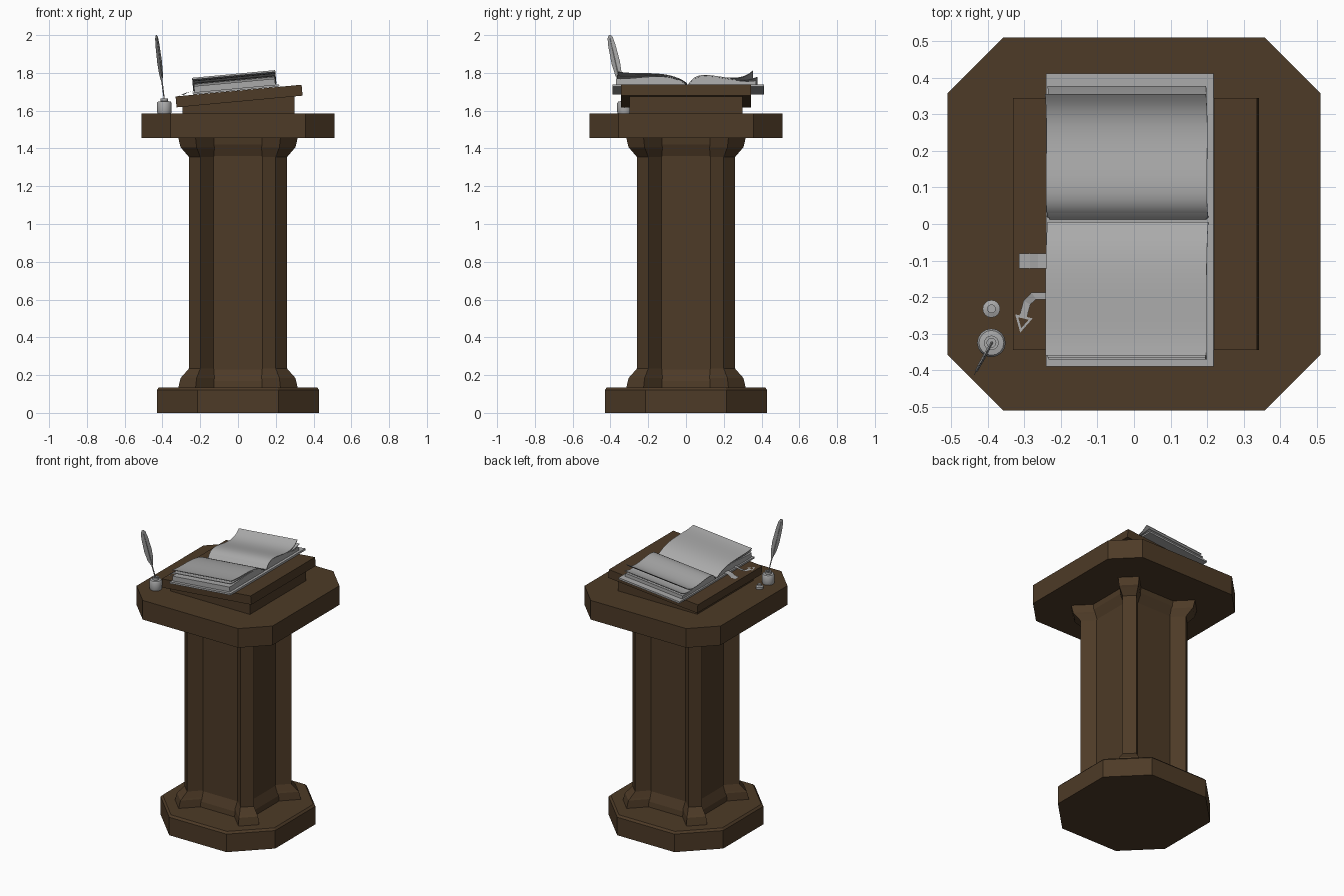
import bpy, bmesh, math
from mathutils import Vector, Matrix
from mathutils.geometry import interpolate_bezier

cube = bpy.data.objects.get("Cube")
if cube:
    bpy.data.objects.remove(cube)


def material(name, rgb):
    m = bpy.data.materials.new(name)
    m.use_nodes = True
    m.diffuse_color = (*rgb, 1)
    m.node_tree.nodes["Principled BSDF"].inputs["Base Color"].default_value = (*rgb, 1)
    return m


WOOD = material("dark_wood", (0.075, 0.043, 0.02))
PAPER = material("pale_grey", (0.4, 0.4, 0.4))


def make(name, verts, faces, mat, matrix=None, smooth=False):
    bm = bmesh.new()
    vs = [bm.verts.new(v) for v in verts]
    for f in faces:
        bm.faces.new([vs[i] for i in f])
    bmesh.ops.recalc_face_normals(bm, faces=bm.faces)
    mesh = bpy.data.meshes.new(name)
    bm.to_mesh(mesh)
    bm.free()
    mesh.materials.append(mat)
    ob = bpy.data.objects.new(name, mesh)
    bpy.context.collection.objects.link(ob)
    if matrix:
        ob.matrix_world = matrix
    if smooth:
        bpy.ops.object.select_all(action='DESELECT')
        ob.select_set(True)
        bpy.context.view_layer.objects.active = ob
        bpy.ops.object.shade_smooth_by_angle(angle=math.radians(35))
    return ob


def loft(name, rings, mat, matrix=None, smooth=False):
    """Skin equal-length closed rings and cap both ends."""
    n = len(rings[0])
    faces = [tuple(range(n)), tuple(range((len(rings) - 1) * n, len(rings) * n))]
    for r in range(len(rings) - 1):
        for i in range(n):
            j = (i + 1) % n
            faces.append((r * n + i, r * n + j, r * n + n + j, r * n + n + i))
    return make(name, [v for ring in rings for v in ring], faces, mat, matrix, smooth)


def octagon(h, c, z):
    return [(h, -c, z), (h, c, z), (c, h, z), (-c, h, z),
            (-h, c, z), (-h, -c, z), (-c, -h, z), (c, -h, z)]


def rect(x0, x1, y0, y1, z):
    return [(x0, y0, z), (x1, y0, z), (x1, y1, z), (x0, y1, z)]


def lathe(name, profile, x, y, z, sides=16):
    rings = [[(r * math.cos(k * math.tau / sides), r * math.sin(k * math.tau / sides), h)
              for k in range(sides)] for r, h in profile]
    loft(name, rings, PAPER, Matrix.Translation((x, y, z)), True)


# Base plinth and top slab
loft("base_plinth", [octagon(0.43, 0.215, 0), octagon(0.43, 0.215, 0.122),
                     octagon(0.418, 0.21, 0.135)], WOOD)
loft("top_slab", [octagon(0.51, 0.358, 1.455), octagon(0.51, 0.358, 1.585)], WOOD)

# Column core, flared at both ends
core = [(0.22, 0.13), (0.215, 0.17), (0.19, 0.23), (0.19, 1.36), (0.215, 1.42), (0.22, 1.46)]
loft("column_core", [rect(-h, h, -h, h, z) for h, z in core], WOOD)

# Corner pilasters with stepped foot and capital
foot = [(0.383, 0.065, 0.13), (0.37, 0.06, 0.185), (0.36, 0.056, 0.195), (0.325, 0.0425, 0.235)]
steps = foot + [(r, t, 1.59 - z) for r, t, z in reversed(foot)]
for k, corner in enumerate(("back_left", "back_right", "front_right", "front_left")):
    loft("pilaster_" + corner, [rect(0.15, r, -t, t, z) for r, t, z in steps], WOOD,
         Matrix.Rotation(math.radians(45 + 90 * k), 4, 'Z'))

# Sloped reading desk: wedge and board
wedge = [(-0.295, 1.58), (0.3, 1.58), (0.3, 1.70), (-0.295, 1.65)]
loft("desk_wedge", [[(x, y, z) for x, z in wedge] for y in (-0.3, 0.3)], WOOD)
TILT = Matrix.Translation((0, 0, 1.706)) @ Matrix.Rotation(math.radians(-5.3), 4, 'Y')
loft("desk_board", [rect(-0.332, 0.338, -0.345, 0.345, z) for z in (-0.058, 0)], WOOD, TILT)

# Open book: cover, page blocks and lifted sheets
loft("book_cover", [rect(-0.24, 0.22, -0.39, 0.412, z) for z in (0.001, 0.013)], PAPER, TILT)


def curve(points):
    a, b, c, d = [Vector((y, z)) for y, z in points]
    return [tuple(p) for p in interpolate_bezier(a, b, c, d, 16)]


def across(name, outline, x0, x1):
    loft(name, [[(x, y, z) for y, z in outline] for x in (x0, x1)], PAPER, TILT, True)


def page_block(name, points):
    top = curve(points)
    across(name, top + [(top[-1][0], 0.012), (top[0][0], 0.012)], -0.23, 0.2)


def sheet(name, points, x0=-0.236, x1=0.206):
    top = curve(points)
    across(name, top + [(y, z - 0.004) for y, z in reversed(top)], x0, x1)


page_block("front_page_block", [(-0.002, 0.016), (-0.1, 0.09), (-0.25, 0.04), (-0.37, 0.045)])
page_block("back_page_block", [(0.012, 0.016), (0.08, 0.115), (0.25, 0.01), (0.37, 0.035)])
sheet("front_middle_sheet", [(-0.002, 0.02), (-0.1, 0.095), (-0.25, 0.05), (-0.365, 0.066)], -0.232, 0.203)
sheet("front_top_sheet", [(0.005, 0.022), (-0.1, 0.1), (-0.25, 0.06), (-0.36, 0.083)])
sheet("back_middle_sheet", [(0.015, 0.02), (0.08, 0.12), (0.25, 0), (0.378, 0.055)], -0.232, 0.203)
sheet("back_top_sheet", [(0.018, 0.022), (0.08, 0.13), (0.25, -0.015), (0.356, 0.09)])


# Bookmark ribbons draped over the board
def strip(name, left, right, closed=False):
    n = len(left)
    faces = [(i, (i + 1) % n, n + (i + 1) % n, n + i) for i in range(n if closed else n - 1)]
    make(name, left + right, faces, PAPER, TILT)


path = [(-0.23, 0.02), (-0.262, 0.016), (-0.285, 0.004), (-0.315, 0.006)]
strip("short_ribbon", [(x, -0.08, z) for x, z in path], [(x, -0.122, z) for x, z in path])
strip("long_ribbon",
      [(-0.23, -0.187, 0.02), (-0.28, -0.187, 0.014), (-0.303, -0.21, 0.005), (-0.314, -0.25, 0.004)],
      [(-0.23, -0.206, 0.02), (-0.268, -0.206, 0.014), (-0.284, -0.22, 0.005), (-0.294, -0.255, 0.004)])
tip = [Vector(p) for p in ((-0.326, -0.247, 0.004), (-0.278, -0.258, 0.004), (-0.312, -0.297, 0.004))]
middle = sum(tip, Vector()) / 3
strip("ribbon_tip", tip, [p.lerp(middle, 0.4) for p in tip], True)

# Inkwell and its lid
lathe("inkwell", [(0.036, 0), (0.039, 0.008), (0.039, 0.055), (0.034, 0.063), (0.02, 0.065),
                  (0.02, 0.08), (0.012, 0.08), (0.012, 0.06)], -0.39, -0.325, 1.585)
lathe("inkwell_lid", [(0.024, 0), (0.024, 0.014), (0.012, 0.018), (0.012, 0.028)], -0.39, -0.232, 1.585)

# Quill: thin shaft and flat feather
start, end = Vector((-0.388, -0.323, 1.64)), Vector((-0.433, -0.405, 2.0))
axis = (end - start).normalized()
side = Vector((0, 0, 1)).cross(axis).normalized()
wide = axis.cross(side)


def quill_part(name, stations):
    rings = []
    for t, w, d in stations:
        c = start.lerp(end, t)
        rings.append([c + wide * w, c + side * d, c - wide * w, c - side * d])
    loft(name, rings, PAPER)


quill_part("quill_shaft", [(0, 0.003, 0.003), (0.4, 0.005, 0.005), (0.95, 0.002, 0.004)])
quill_part("quill_feather", [(0.3, 0.005, 0.002), (0.42, 0.02, 0.003), (0.6, 0.026, 0.003),
                             (0.85, 0.022, 0.003), (0.96, 0.016, 0.002), (1, 0.006, 0.001)])
